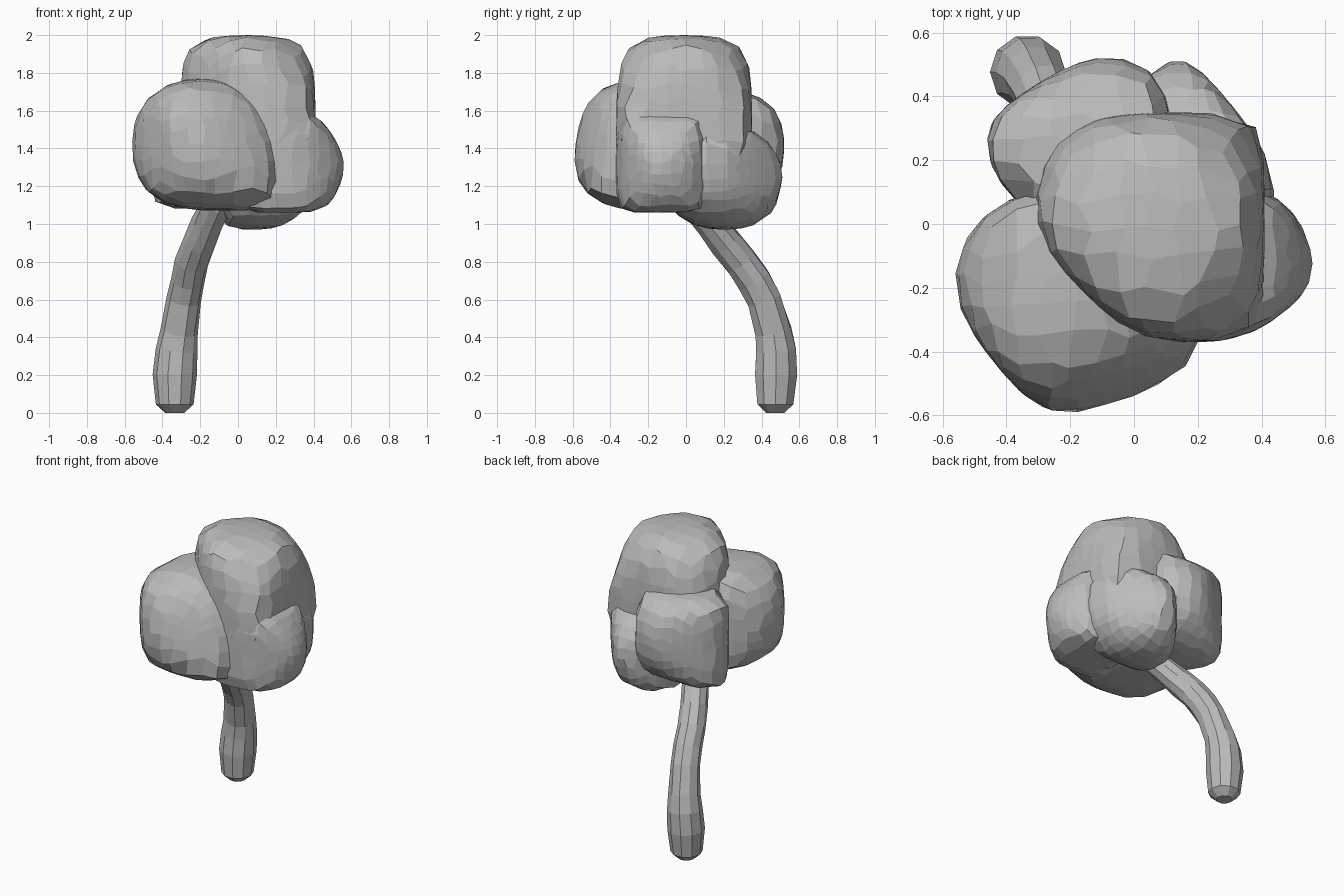
import bpy
import bmesh
import math
import random
from mathutils import Vector

random.seed(4)
if "Cube" in bpy.data.objects:
    bpy.data.objects.remove(bpy.data.objects["Cube"], do_unlink=True)

# Single plain colour
clay = bpy.data.materials.new("plain grey")
clay.use_nodes = True
clay.diffuse_color = (0.5, 0.5, 0.5, 1)
clay.node_tree.nodes["Principled BSDF"].inputs["Base Color"].default_value = (0.5, 0.5, 0.5, 1)


def finish(name, bm):
    bmesh.ops.recalc_face_normals(bm, faces=bm.faces)
    mesh = bpy.data.meshes.new(name)
    bm.to_mesh(mesh)
    bm.free()
    mesh.materials.append(clay)
    obj = bpy.data.objects.new(name, mesh)
    bpy.context.collection.objects.link(obj)
    return obj


def leaf_clump(name, low, high, cuts, power=7):
    """Rounded box fitted to low..high, with soft chamfers (normal, distance)."""
    bm = bmesh.new()
    bmesh.ops.create_cube(bm, size=2)
    bmesh.ops.subdivide_edges(bm, edges=bm.edges, cuts=5, use_grid_fill=True)
    for v in bm.verts:
        d = Vector([math.tan(c * math.pi / 4) for c in v.co]).normalized()
        d = (d + Vector([random.uniform(-0.06, 0.06) for _ in d])).normalized()
        total = sum(abs(c) ** power for c in d)
        for normal, dist in cuts:
            total += max(0, d.dot(Vector(normal)) / dist) ** power
        v.co = d * total ** (-1 / power)
    for axis in range(3):
        values = [v.co[axis] for v in bm.verts]
        a, b = min(values), max(values)
        for v in bm.verts:
            t = (v.co[axis] - a) / (b - a)
            v.co[axis] = low[axis] + t * (high[axis] - low[axis])
    return finish(name, bm)


# Foliage clumps
leaf_clump("top_clump", (-0.31, -0.37, 1.28), (0.41, 0.35, 2.0),
           [((-1, -1, 0), 1.15), ((-1, 1, 0), 1.68)]
           + [((sx, sy, 1), 2.0) for sx in (-1, 1) for sy in (-1, 1)])
leaf_clump("front_clump", (-0.56, -0.59, 1.07), (0.21, 0.12, 1.77),
           [((-1, -0.8, 0), 1.02), ((0.6, -1, 0.3), 0.97), ((-1, 1, 0), 1.5),
            ((-1, 0, -1), 1.5), ((-1, 0, 1), 1.45), ((1, 0, 1), 1.38),
            ((0, -1, 1), 1.42), ((0, -1, -1), 1.5)])
leaf_clump("side_clump", (-0.02, -0.37, 1.06), (0.56, 0.12, 1.6),
           [((1, 0, 0.6), 0.97), ((1, 0, -0.5), 1.05), ((1, -1, 0), 1.18),
            ((1, 0.7, 0), 1.12)])
leaf_clump("back_clump", (-0.46, -0.02, 1.08), (0.12, 0.52, 1.7),
           [((-0.7, 1, 0), 0.95), ((-1, -1, 0), 1.35), ((1, 1, 0), 1.62),
            ((0, 1, -1), 1.35), ((0, 1, 1), 1.5)])
leaf_clump("low_clump", (-0.1, -0.12, 0.97), (0.44, 0.51, 1.52),
           [((1, 1, 0), 0.99), ((-1, 1, 0), 1.25), ((0, 1, 1), 1.35), ((0, -1, 1), 1.2),
            ((1, 0, -1), 1.3), ((0, 1, -1), 1.5), ((0, -1, -1), 1.5), ((1, 1, -1), 1.6)])

# Leaning trunk: x, y, z, radius along its path
path = [(-0.335, 0.473, 0.0, 0.05), (-0.335, 0.473, 0.045, 0.1), (-0.335, 0.477, 0.2, 0.117),
        (-0.325, 0.477, 0.33, 0.111), (-0.31, 0.462, 0.43, 0.099), (-0.285, 0.415, 0.6, 0.092),
        (-0.265, 0.36, 0.7, 0.091), (-0.245, 0.29, 0.8, 0.09), (-0.21, 0.21, 0.9, 0.087),
        (-0.165, 0.13, 1.0, 0.084), (-0.12, 0.05, 1.1, 0.08), (-0.05, 0.0, 1.25, 0.08)]
SIDES = 10
bm = bmesh.new()
rings = []
points = [Vector(p[:3]) for p in path]
for i, p in enumerate(points):
    tangent = points[min(i + 1, len(points) - 1)] - points[max(i - 1, 0)]
    if i < 2:
        tangent = Vector((0, 0, 1))
    turn = Vector((0, 0, 1)).rotation_difference(tangent)
    ring = []
    for k in range(SIDES):
        a = math.tau * k / SIDES
        r = path[i][3] * (random.uniform(0.95, 1.05) if i > 3 else 1)
        ring.append(bm.verts.new(p + turn @ Vector((r * math.cos(a), r * math.sin(a), 0))))
    rings.append(ring)
for lower, upper in zip(rings, rings[1:]):
    for k in range(SIDES):
        n = (k + 1) % SIDES
        bm.faces.new((lower[k], lower[n], upper[n], upper[k]))
bm.faces.new(rings[0])
bm.faces.new(rings[-1])
finish("trunk", bm)
